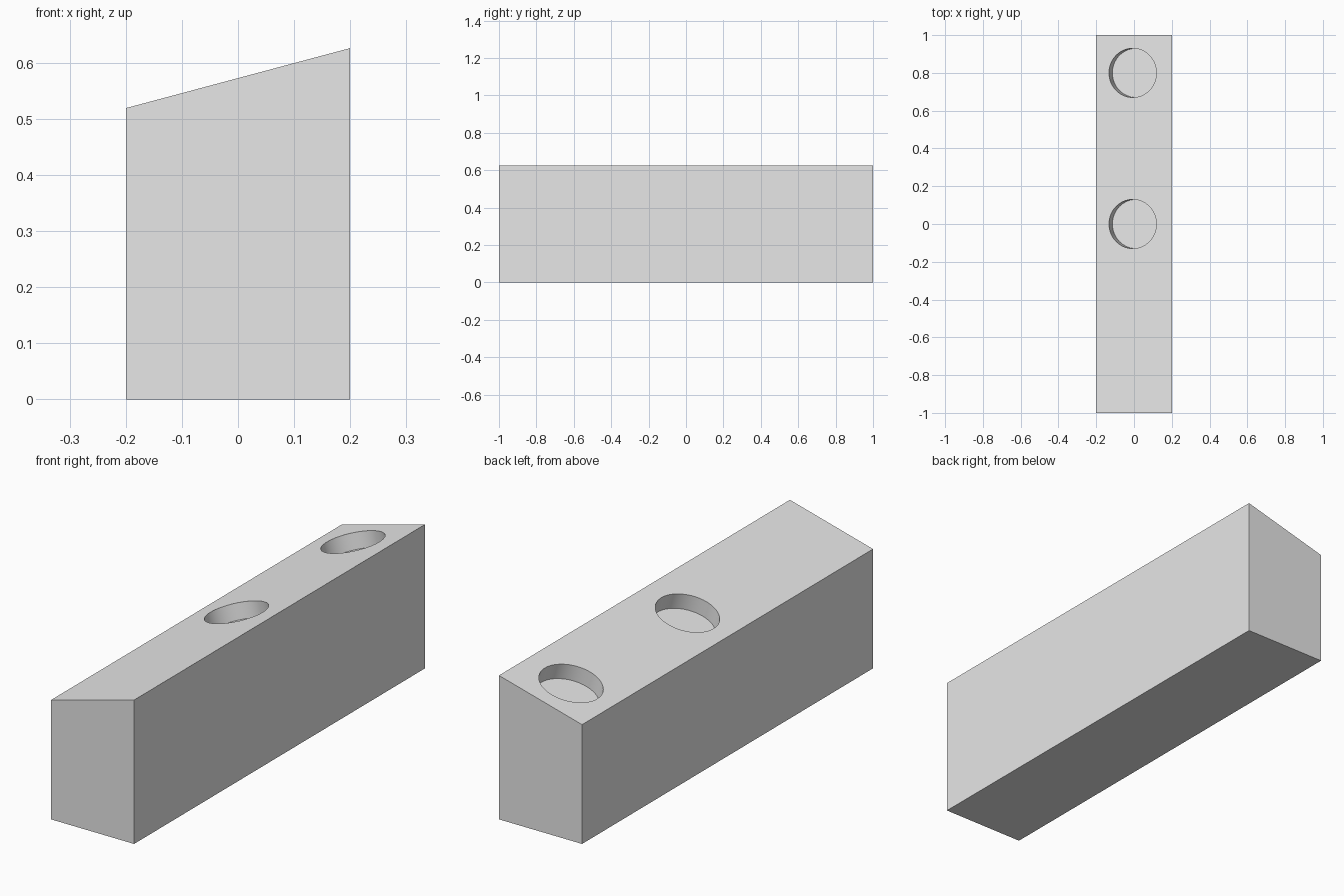
import bpy
import bmesh
import math
from mathutils import Matrix, Vector

if "Cube" in bpy.data.objects:
    bpy.data.objects.remove(bpy.data.objects["Cube"], do_unlink=True)

# Single grey material
grey = bpy.data.materials.new("light_grey")
grey.use_nodes = True
colour = (0.8, 0.8, 0.8, 1)
grey.diffuse_color = colour
grey.node_tree.nodes["Principled BSDF"].inputs["Base Color"].default_value = colour

HALF_W, HALF_L = 0.2, 1.0
LOW, HIGH = 0.519, 0.626
SLOPE = math.atan2(HIGH - LOW, 2 * HALF_W)
RADIUS, DEPTH = 0.13, 0.07


def make_object(name, bm):
    bmesh.ops.recalc_face_normals(bm, faces=bm.faces)
    mesh = bpy.data.meshes.new(name)
    bm.to_mesh(mesh)
    bm.free()
    mesh.materials.append(grey)
    obj = bpy.data.objects.new(name, mesh)
    bpy.context.collection.objects.link(obj)
    return obj


# Block: sloped end profile extruded along its length
bm = bmesh.new()
profile = [(-HALF_W, 0), (HALF_W, 0), (HALF_W, HIGH), (-HALF_W, LOW)]
end = bm.faces.new([bm.verts.new((x, -HALF_L, z)) for x, z in profile])
extruded = bmesh.ops.extrude_face_region(bm, geom=[end], use_keep_orig=True)
bmesh.ops.translate(bm, vec=(0, 2 * HALF_L, 0),
                    verts=[v for v in extruded["geom"] if isinstance(v, bmesh.types.BMVert)])
block = make_object("sloped_block", bm)

# Round recesses, sunk square to the sloped top
tilt = Matrix.Rotation(-SLOPE, 4, "Y")
rim_x = -0.007
rim_z = (LOW + HIGH) / 2 + rim_x * math.tan(SLOPE)
for y in (0.0, 0.8):
    bm = bmesh.new()
    bmesh.ops.create_cone(bm, cap_ends=True, segments=64, radius1=RADIUS,
                          radius2=RADIUS, depth=2 * DEPTH)
    bm.transform(Matrix.Translation(Vector((rim_x, y, rim_z))) @ tilt)
    cutter = make_object("recess_cutter", bm)
    cutter.hide_render = True
    cut = block.modifiers.new("recess", "BOOLEAN")
    cut.operation = "DIFFERENCE"
    cut.solver = "EXACT"
    cut.object = cutter
    bpy.context.view_layer.objects.active = block
    bpy.ops.object.modifier_apply(modifier=cut.name)
    bpy.data.objects.remove(cutter, do_unlink=True)

# Smooth recess walls, sharp edges elsewhere
bpy.ops.object.select_all(action="DESELECT")
block.select_set(True)
bpy.context.view_layer.objects.active = block
bpy.ops.object.shade_smooth_by_angle(angle=math.radians(30))
